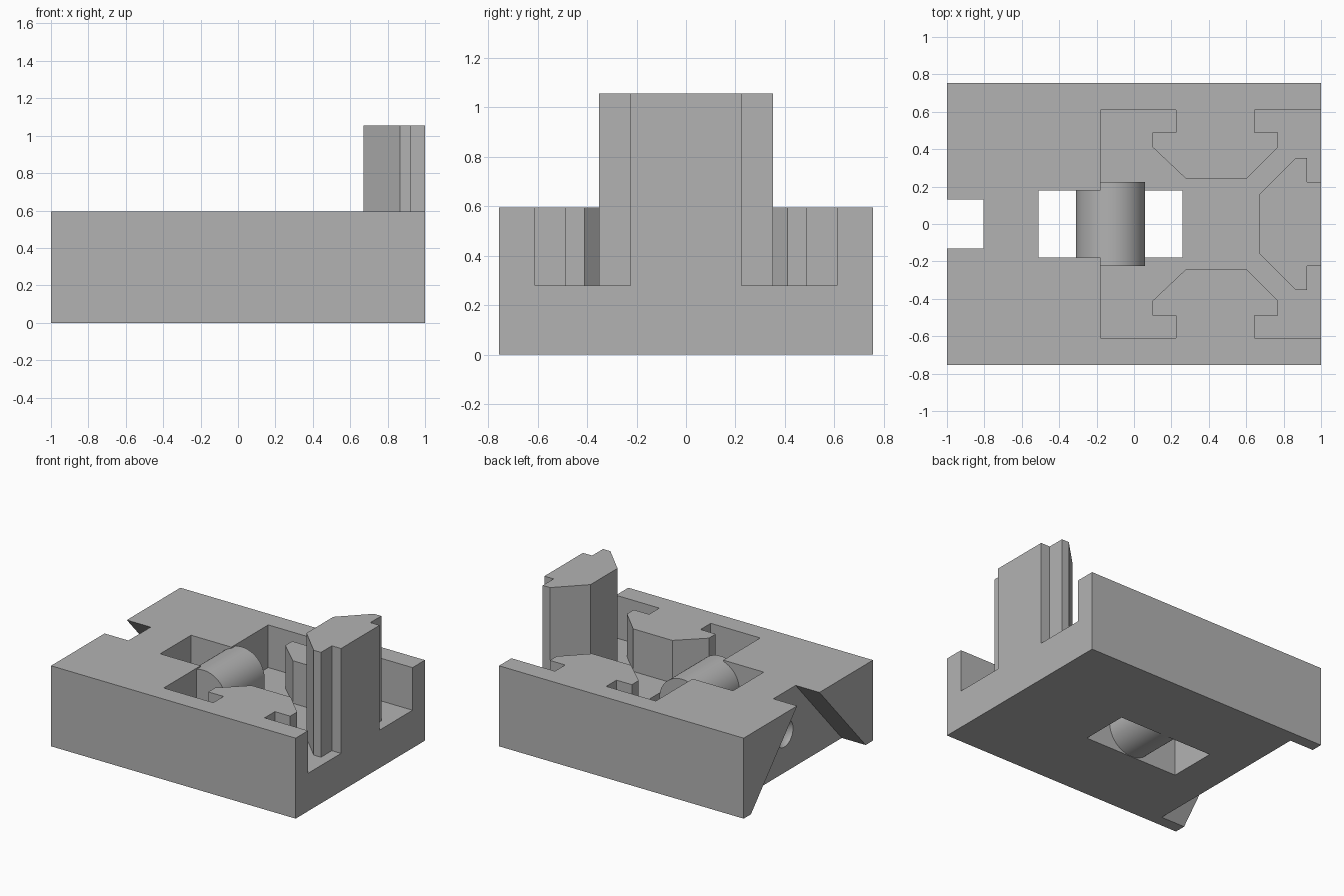
import bpy, bmesh, math
from mathutils import Vector

cube = bpy.data.objects.get("Cube")
if cube:
    bpy.data.objects.remove(cube, do_unlink=True)

TOP, FLOOR, TOWER_TOP = 0.595, 0.28, 1.055

grey = bpy.data.materials.new("plain grey")
grey.use_nodes = True
colour = (0.45, 0.45, 0.45, 1)
grey.diffuse_color = colour
grey.node_tree.nodes["Principled BSDF"].inputs["Base Color"].default_value = colour


def add_object(name, bm):
    bmesh.ops.recalc_face_normals(bm, faces=bm.faces)
    mesh = bpy.data.meshes.new(name)
    bm.to_mesh(mesh)
    bm.free()
    obj = bpy.data.objects.new(name, mesh)
    mesh.materials.append(grey)
    bpy.context.collection.objects.link(obj)
    return obj


def prism(name, points, start, end, axis="z"):
    """Extrude a flat outline along one axis from start to end."""
    place = {"x": lambda a, b, c: (c, a, b),
             "y": lambda a, b, c: (a, c, b),
             "z": lambda a, b, c: (a, b, c)}[axis]
    bm = bmesh.new()
    face = bm.faces.new([bm.verts.new(place(a, b, start)) for a, b in points])
    ext = bmesh.ops.extrude_face_region(bm, geom=[face])
    verts = [v for v in ext["geom"] if isinstance(v, bmesh.types.BMVert)]
    bmesh.ops.translate(bm, verts=verts, vec=Vector(place(0, 0, end - start)))
    return add_object(name, bm)


def rect(x0, x1, y):
    return [(x0, -y), (x1, -y), (x1, y), (x0, y)]


def mirrored(half):
    """Close an outline by reflecting it across the centre line."""
    return half + [(x, -y) for x, y in reversed(half)]


def combine(target, tool, operation):
    mod = target.modifiers.new(operation, "BOOLEAN")
    mod.object = tool
    mod.operation = operation
    mod.solver = "EXACT"
    bpy.context.view_layer.objects.active = target
    bpy.ops.object.modifier_apply(modifier=mod.name)
    bpy.data.objects.remove(tool, do_unlink=True)


# Main block
block = prism("holder_block", rect(-1, 1, 0.755), 0, TOP)

# Pocket around the two side keys, open at the tower end
pocket = [(-0.18, 0.61), (0.225, 0.61), (0.225, 0.49), (0.1, 0.49), (0.1, 0.41),
          (0.28, 0.24), (0.6, 0.24), (0.77, 0.41), (0.77, 0.49), (0.645, 0.49),
          (0.645, 0.61), (1.1, 0.61)]
combine(block, prism("pocket_cutter", mirrored(pocket), FLOOR, 1), "DIFFERENCE")

# Rectangular slot right through the block
combine(block, prism("slot_cutter", rect(-0.51, 0.26, 0.18), -0.2, 1), "DIFFERENCE")

# Tapered notch in the end, wide at the bottom
slope = (0.67 - 0.13) / TOP
notch = [(0.67 + slope * 0.1, -0.1), (-0.67 - slope * 0.1, -0.1),
         (-0.13 + slope * 0.1, TOP + 0.1), (0.13 - slope * 0.1, TOP + 0.1)]
combine(block, prism("notch_cutter", notch, -1.1, -0.805, "x"), "DIFFERENCE")

# Round dimple in the notch wall
bm = bmesh.new()
bmesh.ops.create_uvsphere(bm, u_segments=32, v_segments=16, radius=0.115)
bmesh.ops.translate(bm, verts=bm.verts, vec=(-0.86, 0, 0.29))
combine(block, add_object("dimple_cutter", bm), "DIFFERENCE")

# Rounded bridge crossing the slot
radius, steps = 0.185, 32
bridge = []
for centre, begin in ((0.409, 0), (0.187, math.pi)):
    for i in range(steps + 1):
        angle = begin + math.pi * i / steps
        bridge.append((-0.125 + radius * math.cos(angle),
                       centre + radius * math.sin(angle)))
combine(block, prism("bridge", bridge, -0.225, 0.225, "y"), "UNION")

# Tall key tower at the open end
tower = [(1, 0.225), (0.925, 0.225), (0.925, 0.352), (0.865, 0.352), (0.67, 0.157)]
combine(block, prism("tower", mirrored(tower), FLOOR - 0.1, TOWER_TOP), "UNION")

# Smooth the round parts, keep the broad faces flat
bpy.ops.object.select_all(action="DESELECT")
block.select_set(True)
bpy.context.view_layer.objects.active = block
bpy.ops.object.shade_smooth_by_angle(angle=math.radians(30))
for poly in block.data.polygons:
    if poly.area > 0.05:
        poly.use_smooth = False
